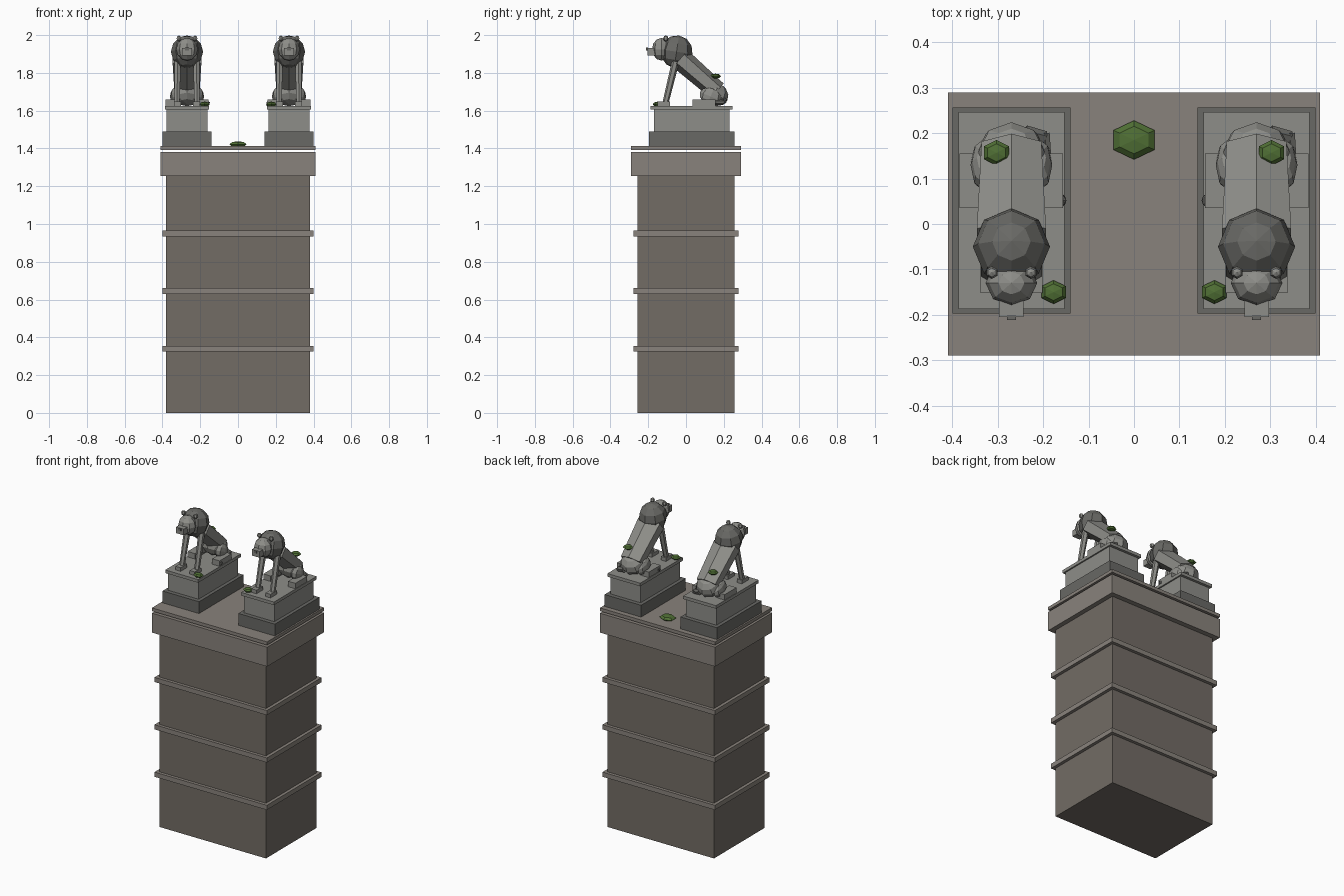
import bpy
from mathutils import Vector, Matrix

if "Cube" in bpy.data.objects:
    bpy.data.objects.remove(bpy.data.objects["Cube"])


def material(name, rgb):
    m = bpy.data.materials.new(name)
    m.diffuse_color = (*rgb, 1)
    m.use_nodes = True
    m.node_tree.nodes["Principled BSDF"].inputs["Base Color"].default_value = m.diffuse_color
    return m


WARM = material("warm_stone", (0.17, 0.15, 0.13))
TRIM = material("trim_stone", (0.25, 0.225, 0.20))
STONE = material("grey_stone", (0.27, 0.27, 0.25))
DARK = material("dark_stone", (0.14, 0.14, 0.13))
MOSS = material("moss", (0.08, 0.16, 0.035))


def finish(name, mat):
    o = bpy.context.object
    o.name = name
    o.data.materials.append(mat)
    return o


def box(name, x, y, z, mat):
    # each axis is given as a (low, high) range
    bpy.ops.mesh.primitive_cube_add(size=1, location=[sum(r) / 2 for r in (x, y, z)])
    o = finish(name, mat)
    o.scale = [r[1] - r[0] for r in (x, y, z)]
    return o


def ball(name, loc, scale, mat, seg=8, rings=6, tilt=0):
    bpy.ops.mesh.primitive_uv_sphere_add(segments=seg, ring_count=rings, radius=1,
                                         location=loc, rotation=(tilt, 0, 0))
    o = finish(name, mat)
    o.scale = scale
    return o


def limb(name, a, b, r1, r2, mat, flat=1.0, sides=6):
    # tapered prism from a to b, flattened across its own thickness
    a, b = Vector(a), Vector(b)
    bpy.ops.mesh.primitive_cone_add(vertices=sides, radius1=r1, radius2=r2, depth=(b - a).length)
    o = finish(name, mat)
    w = (b - a).normalized()
    u = Vector((1, 0, 0))
    u = (u - w * u.dot(w)).normalized()
    rot = Matrix((u, w.cross(u), w)).transposed().to_4x4()
    o.matrix_world = Matrix.Translation((a + b) / 2) @ rot @ Matrix.Diagonal((1, flat, 1, 1))
    return o


# tower with bands, cornice and top slab
box("pillar", (-.38, .38), (-.258, .258), (0, 1.26), WARM)
for z in (.34, .645, .95):
    box("band", (-.40, .40), (-.278, .278), (z - .015, z + .015), TRIM)
box("cornice", (-.41, .41), (-.29, .29), (1.255, 1.38), TRIM)
box("top_slab", (-.41, .41), (-.29, .29), (1.393, 1.414), TRIM)
ball("moss_centre", (0, .185, 1.422), (.052, .043, .016), MOSS, 6, 4)


def lion(cx, side):
    # stepped pedestal
    for n, hx, hy, z, m in (("base", .13, .227, (1.414, 1.49), DARK),
                            ("block", .108, .20, (1.49, 1.605), STONE),
                            ("plate", .117, .217, (1.605, 1.625), STONE)):
        box("pedestal_" + n, (cx - hx, cx + hx), (.03 - hy, .03 + hy), z, m)
    # torso and haunches
    limb("torso", (cx, .165, 1.705), (cx, -.03, 1.875), .076, .088, STONE, .68)
    ball("haunch", (cx, .15, 1.69), (.08, .078, .062), STONE, 8, 6, -.5)
    # mane, head and face
    ball("mane", (cx, -.05, 1.912), (.085, .085, .087), DARK, 8, 6, -.15)
    ball("head", (cx, -.13, 1.925), (.057, .05, .06), STONE, 8, 6)
    box("muzzle", (cx - .027, cx + .027), (-.205, -.15), (1.893, 1.933), STONE)
    box("nose", (cx - .01, cx + .01), (-.211, -.20), (1.918, 1.934), DARK)
    # paired parts
    for s in (-1, 1):
        ball("ear", (cx + s * .043, -.107, 1.982), (.014, .014, .016), STONE, 6, 4)
        limb("front_leg", (cx + s * .053, -.11, 1.635), (cx + s * .05, -.055, 1.86),
             .016, .02, STONE)
        box("front_paw", (cx + s * .05 - .018, cx + s * .05 + .018), (-.152, -.085),
            (1.625, 1.648), STONE)
        ball("thigh", (cx + s * .062, .13, 1.675), (.028, .06, .045), STONE, 8, 6, -.4)
        box("rear_paw", (cx + s * .088 - .026, cx + s * .088 + .026), (.035, .155),
            (1.625, 1.66), STONE)
    # tail wrapped to one side
    limb("tail", (cx + .03, .20, 1.655), (cx + .075, .19, 1.645), .018, .015, DARK)
    limb("tail_tip", (cx + .073, .20, 1.645), (cx + .083, .10, 1.645), .013, .009, DARK)
    # moss patches and loose rubble
    ball("moss_back", (side * .303, .157, 1.783), (.032, .028, .013), MOSS, 6, 4)
    ball("moss_front", (side * .177, -.15, 1.634), (.031, .026, .014), MOSS, 6, 4)
    bpy.ops.mesh.primitive_ico_sphere_add(subdivisions=1, radius=.018,
                                          location=(side * .165, .052, 1.637))
    finish("rubble", DARK)


for side in (-1, 1):
    lion(side * .27, side)
